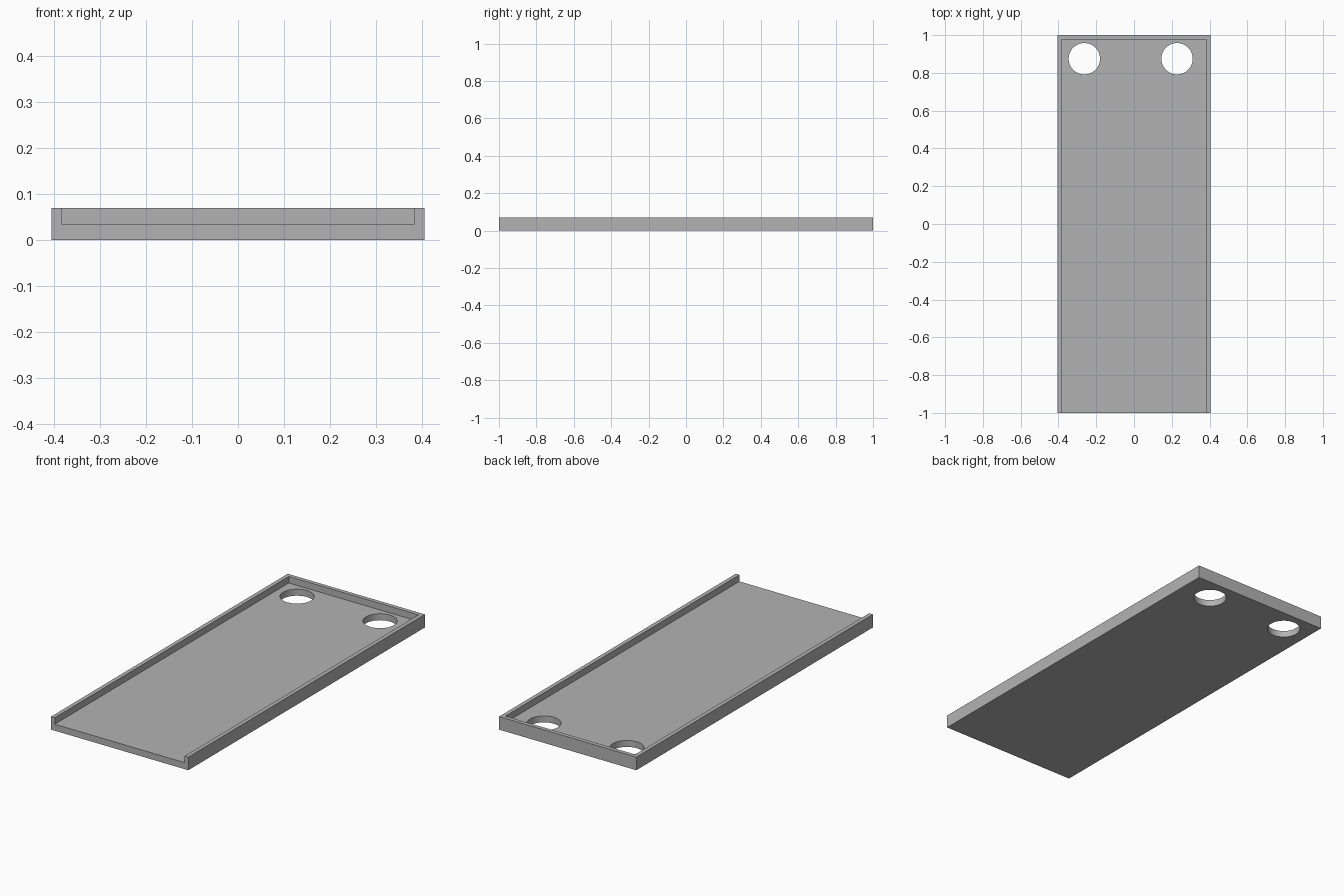
import bpy
import math

if "Cube" in bpy.data.objects:
    bpy.data.objects.remove(bpy.data.objects["Cube"], do_unlink=True)

WIDTH, LENGTH, HEIGHT = 0.812, 2.0, 0.07
WALL, FLOOR = 0.022, 0.035
HOLE_RADIUS, HOLE_Y = 0.083, 0.875

grey = bpy.data.materials.new("plain grey")
grey.use_nodes = True
colour = (0.45, 0.45, 0.45, 1)
grey.diffuse_color = colour
grey.node_tree.nodes["Principled BSDF"].inputs["Base Color"].default_value = colour


def box(name, low, high):
    """Box between two opposite corners."""
    centre = [(a + b) / 2 for a, b in zip(low, high)]
    bpy.ops.mesh.primitive_cube_add(size=1, location=centre)
    obj = bpy.context.object
    obj.name = name
    obj.scale = [b - a for a, b in zip(low, high)]
    bpy.ops.object.transform_apply(location=True, rotation=False, scale=True)
    obj.data.materials.append(grey)
    return obj


def cut(target, cutter):
    """Subtract the cutter from the target, then discard it."""
    cutter.hide_render = True
    mod = target.modifiers.new("cut", "BOOLEAN")
    mod.operation = "DIFFERENCE"
    mod.solver = "EXACT"
    mod.object = cutter
    bpy.context.view_layer.objects.active = target
    bpy.ops.object.modifier_apply(modifier=mod.name)
    bpy.data.objects.remove(cutter, do_unlink=True)


# Tray body
half = WIDTH / 2
tray = box("tray", (-half, -LENGTH / 2, 0), (half, LENGTH / 2, HEIGHT))

# Recess, open at the front and top
inner = half - WALL
cut(tray, box("recess_cutter", (-inner, -LENGTH, FLOOR),
              (inner, LENGTH / 2 - WALL, HEIGHT * 2)))

# Two round holes through the floor near the back wall
for x in (-0.263, 0.228):
    bpy.ops.mesh.primitive_cylinder_add(vertices=64, radius=HOLE_RADIUS,
                                        depth=0.3, location=(x, HOLE_Y, 0))
    hole = bpy.context.object
    hole.data.materials.append(grey)
    cut(tray, hole)

# Smooth hole walls, sharp edges elsewhere
bpy.ops.object.select_all(action="DESELECT")
tray.select_set(True)
bpy.context.view_layer.objects.active = tray
bpy.ops.object.shade_smooth_by_angle(angle=math.radians(30))
